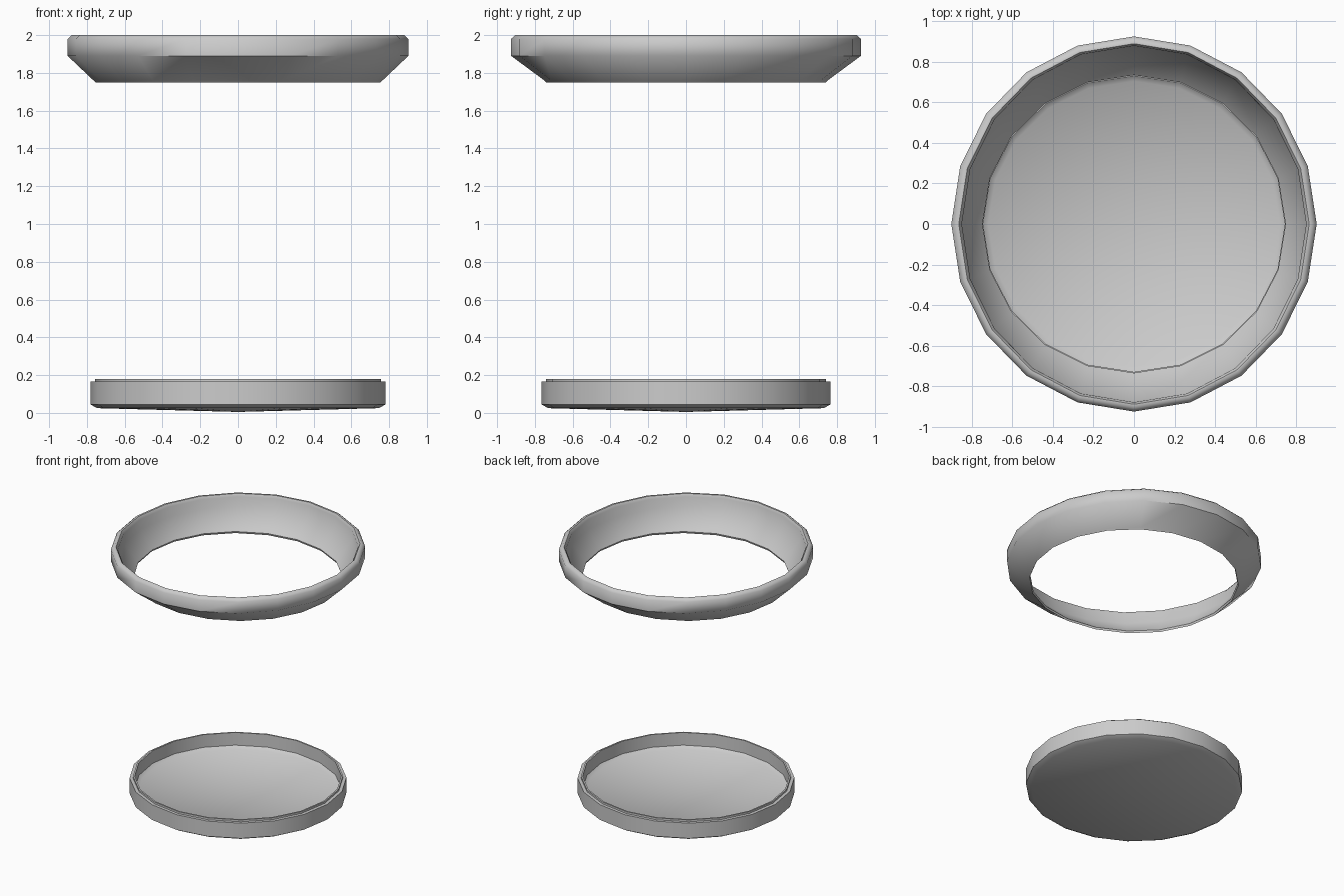
import bpy, bmesh, math

if "Cube" in bpy.data.objects:
    bpy.data.objects.remove(bpy.data.objects["Cube"])

SIDES = 20

def lathe(name, profile, closed):
    """Revolve (rx, ry, z) points; a zero radius becomes a single pole vertex."""
    bm = bmesh.new()
    rings = []
    for rx, ry, z in profile:
        if rx == 0:
            rings.append([bm.verts.new((0, 0, z))] * SIDES)
        else:
            rings.append([bm.verts.new((rx * math.cos(2 * math.pi * i / SIDES),
                                        ry * math.sin(2 * math.pi * i / SIDES), z))
                          for i in range(SIDES)])
    pairs = list(zip(rings, rings[1:]))
    if closed:
        pairs.append((rings[-1], rings[0]))
    for a, b in pairs:
        for i in range(SIDES):
            j = (i + 1) % SIDES
            bm.faces.new(list(dict.fromkeys((a[i], a[j], b[j], b[i]))))
    bmesh.ops.recalc_face_normals(bm, faces=bm.faces)
    mesh = bpy.data.meshes.new(name)
    bm.to_mesh(mesh)
    bm.free()
    ob = bpy.data.objects.new(name, mesh)
    bpy.context.collection.objects.link(ob)
    bpy.ops.object.select_all(action='DESELECT')
    ob.select_set(True)
    bpy.context.view_layer.objects.active = ob
    bpy.ops.object.shade_smooth_by_angle(angle=math.radians(50))
    return ob

# Floating upper rim: flared collar with a bevelled lip
lathe("upper_rim", [
    (0.755, 0.740, 1.75), (0.765, 0.750, 1.76), (0.902, 0.926, 1.89),
    (0.902, 0.926, 1.98), (0.880, 0.905, 2.00), (0.865, 0.890, 2.00),
    (0.850, 0.880, 1.98), (0.850, 0.875, 1.90), (0.748, 0.735, 1.765),
], True)

# Shallow base dish: slightly convex bottom, stepped lip, sunken floor
lathe("base_dish", [
    (0, 0, 0.005), (0.745, 0.730, 0.025), (0.782, 0.765, 0.045),
    (0.782, 0.765, 0.165), (0.757, 0.742, 0.165), (0.757, 0.742, 0.18),
    (0.745, 0.730, 0.18), (0.745, 0.730, 0.08), (0.720, 0.705, 0.06),
    (0, 0, 0.045),
], False)
